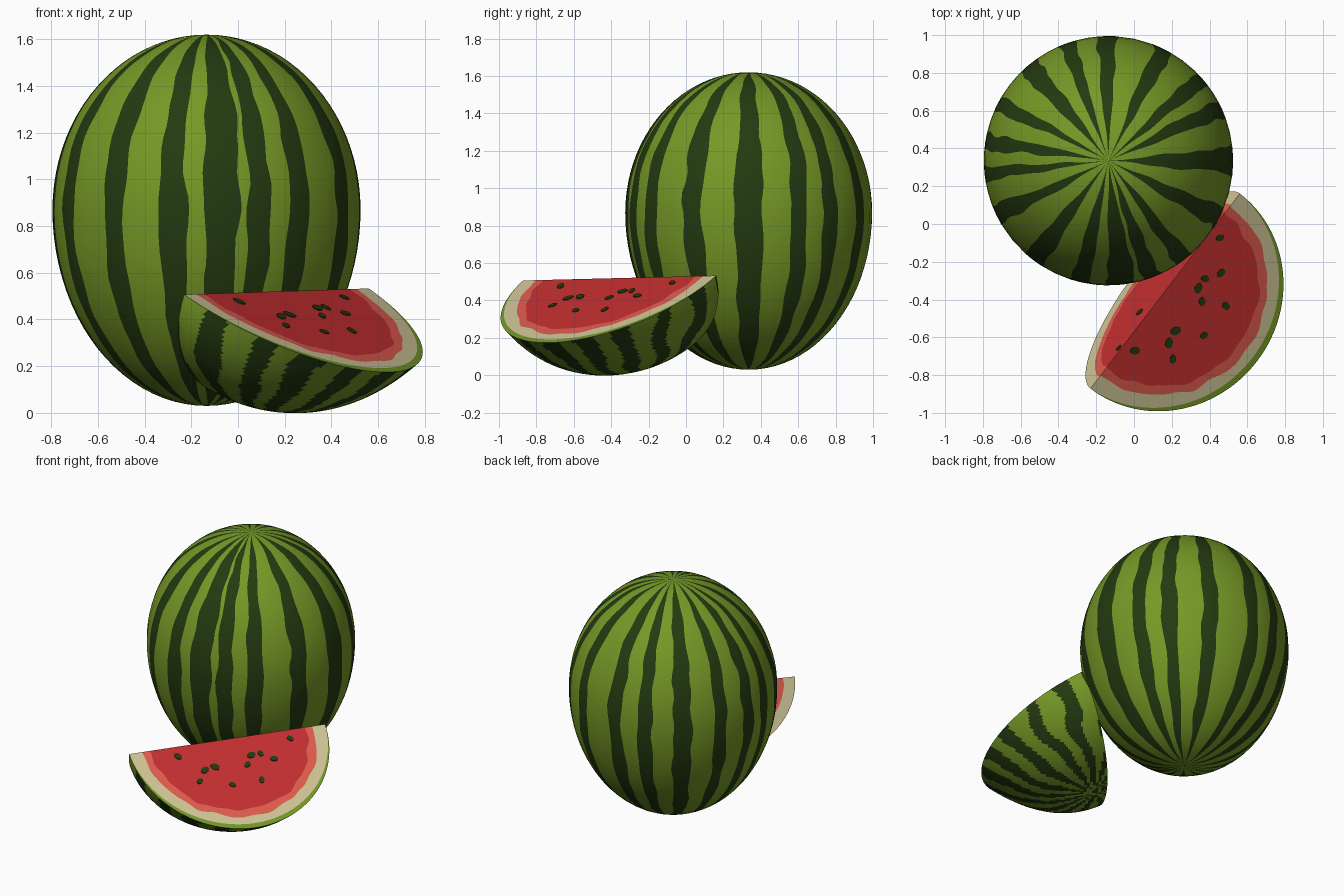
import bpy, bmesh, math, random
from mathutils import Vector, noise

if "Cube" in bpy.data.objects:
    bpy.data.objects.remove(bpy.data.objects["Cube"])

random.seed(4)


def material(name, srgb):
    m = bpy.data.materials.new(name)
    lin = [(c / 255 / 12.92) if c < 10 else ((c / 255 + 0.055) / 1.055) ** 2.4 for c in srgb]
    m.diffuse_color = (*lin, 1)
    m.use_nodes = True
    m.node_tree.nodes["Principled BSDF"].inputs["Base Color"].default_value = m.diffuse_color
    return m


LIGHT, DARK, CREAM, PINK, RED = range(5)
MATS = [material("light_green", (118, 153, 38)), material("dark_green", (35, 58, 16)),
        material("cream_rind", (208, 198, 152)), material("pink_flesh", (224, 92, 78)),
        material("red_flesh", (198, 47, 48))]


def finish(bm, name):
    bmesh.ops.remove_doubles(bm, verts=bm.verts, dist=1e-5)
    bmesh.ops.recalc_face_normals(bm, faces=bm.faces)
    me = bpy.data.meshes.new(name)
    bm.to_mesh(me)
    bm.free()
    for m in MATS:
        me.materials.append(m)
    ob = bpy.data.objects.new(name, me)
    bpy.context.collection.objects.link(ob)
    return ob


def add_face(bm, pts, mat, smooth=False):
    """Face from points, skipping collapsed corners."""
    keep = []
    for p in pts:
        if all((p - q).length > 1e-6 for q in keep):
            keep.append(p)
    if len(keep) < 3:
        return
    f = bm.faces.new([bm.verts.new(p) for p in keep])
    f.material_index = mat
    f.smooth = smooth


# Whole melon: columns follow the wavy stripe edges
STRIPES = [6, 20, 37, 63, 90, 115, 132, 154, 181, 199, 220, 242, 261, 276, 296, 323, 347]
HALF = [6.5, 4.2, 4.6, 5, 6.5, 4.5, 4, 4.5, 4.5, 4, 5.5, 4, 3.8, 3.5, 4.2, 4.8, 4.6]
RINGS = 44


def ring(k):
    """Ring of points: left edge, middle, right edge of a stripe, then gap middle."""
    a = math.pi * k / RINGS
    r = 0.66 * math.sin(a)
    z = 0.87 + (0.75 if a < math.pi / 2 else 0.84) * math.cos(a)
    taper = min(1, 0.25 + math.sin(a) / 0.5)
    edges = []
    for i, (c, h) in enumerate(zip(STRIPES, HALF)):
        l = c - taper * (h + 2.2 * noise.noise(Vector((i * 7.3, k * 0.37, 0.5))))
        rt = c + taper * (h + 2.2 * noise.noise(Vector((i * 5.1, k * 0.37, 9.5))))
        edges.append((l, rt))
    angles = []
    for i, (l, rt) in enumerate(edges):
        nxt = edges[i + 1][0] if i + 1 < len(edges) else edges[0][0] + 360
        angles += [l, (l + rt) / 2, rt, (rt + nxt) / 2]
    return [Vector((-0.135 + r * math.sin(math.radians(d)),
                    0.335 - r * math.cos(math.radians(d)), z)) for d in angles]


bm = bmesh.new()
rings = [ring(k) for k in range(RINGS + 1)]
n = len(rings[0])
for k in range(RINGS):
    for j in range(n):
        j2 = (j + 1) % n
        add_face(bm, [rings[k][j], rings[k + 1][j], rings[k + 1][j2], rings[k][j2]],
                 DARK if j % 4 < 2 else LIGHT, True)
finish(bm, "whole_melon")

# Slice frame: u runs along the ridge, v across it, d is height from the ridge
HALF_LEN, RIDGE_Z = 0.65, 0.52
LEFT, CTRL, RIGHT = (-0.185, -0.45), (0.19, -0.633), (0.612, -0.345)


def place(u, v, d):
    return Vector((0.165 + 0.608 * u + 0.794 * v, -0.355 + 0.794 * u - 0.608 * v,
                   RIDGE_Z + 0.02 * u + d))


T, W = 112, 40


def rind_section(w):
    return [(1 - w) ** 2 * a + 2 * w * (1 - w) * b + w * w * c
            for a, b, c in zip(LEFT, CTRL, RIGHT)]


def rind_uvd(i, k):
    t = math.pi * i / T
    v, d = rind_section(k / W)
    return -HALF_LEN * math.cos(t), v * math.sin(t), d * math.sin(t)


def rind_colour(u, v, d):
    """Stripes fan out from a pole beside the left cut."""
    across = (v - 0.15) * 0.865 - (d + 0.12) * 0.5 + 0.03
    ang = math.degrees(math.atan2(u, across))
    ang += 7 * noise.noise(Vector((u * 5, v * 5, d * 5)))
    return DARK if (ang + 5) % 22 < 11 else LIGHT


bm = bmesh.new()
for i in range(T):
    for k in range(W):
        mid = rind_uvd(i + 0.5, k + 0.5)
        add_face(bm, [place(*rind_uvd(*c)) for c in
                      ((i, k), (i + 1, k), (i + 1, k + 1), (i, k + 1))],
                 rind_colour(*mid), True)


# Cut faces: concentric bands of skin, rind and flesh
def cut_face(rim, skin, seed):
    def point(i, b):
        t = math.pi * i / T
        f = [1, 1 - skin * math.sin(t), 0.875 - 0.01 * math.sin(t), 0.79, 0][b]
        if b in (2, 3):
            f += 0.025 * noise.noise(Vector((i * 0.16, b * 4.1, seed)))
        s = f * math.sin(t)
        return place(-HALF_LEN * f * math.cos(t), rim[0] * s, rim[1] * s)
    for b, mat in enumerate((LIGHT, CREAM, PINK, RED)):
        for i in range(T):
            add_face(bm, [point(i, b), point(i + 1, b), point(i + 1, b + 1), point(i, b + 1)], mat)


cut_face(RIGHT, 0.05, 1.5)
cut_face(LEFT, 0.006, 6.5)
finish(bm, "melon_slice")

# Seeds: thin plates on the cut faces, placed by their position seen from above
SEEDS = [(.455, -.074), (.376, -.29), (.46, -.26), (.34, -.34), (.36, -.41), (.487, -.434),
         (.37, -.59), (.22, -.566), (.185, -.63), (.206, -.714), (.005, -.67),
         (.03, -.466), (-.08, -.656)]
bm = bmesh.new()
for x, y in SEEDS:
    dx, dy = x - 0.165, y + 0.355
    u, v = 0.608 * dx + 0.794 * dy, 0.794 * dx - 0.608 * dy
    rim = RIGHT if v > 0 else LEFT
    centre = place(u, v, v * rim[1] / rim[0])
    e1 = (place(1, 0, 0) - place(0, 0, 0)).normalized()
    e2 = (place(0, *rim) - place(0, 0, 0)).normalized()
    nrm = e1.cross(e2)
    if nrm.z < 0:
        nrm.negate()
    turn, size = random.uniform(0, math.pi), random.uniform(0.8, 1.1)
    if v < 0:
        size *= 0.8
    low, top = [], []
    for a in range(10):
        p, q = 0.029 * size * math.cos(a * math.pi / 5), 0.021 * size * math.sin(a * math.pi / 5)
        o = centre + e1 * (p * math.cos(turn) - q * math.sin(turn)) \
            + e2 * (p * math.sin(turn) + q * math.cos(turn))
        low.append(o - nrm * 0.002)
        top.append(o + nrm * 0.004)
    add_face(bm, top, DARK)
    add_face(bm, low[::-1], DARK)
    for a in range(10):
        b = (a + 1) % 10
        add_face(bm, [low[a], low[b], top[b], top[a]], DARK)
finish(bm, "seeds")
